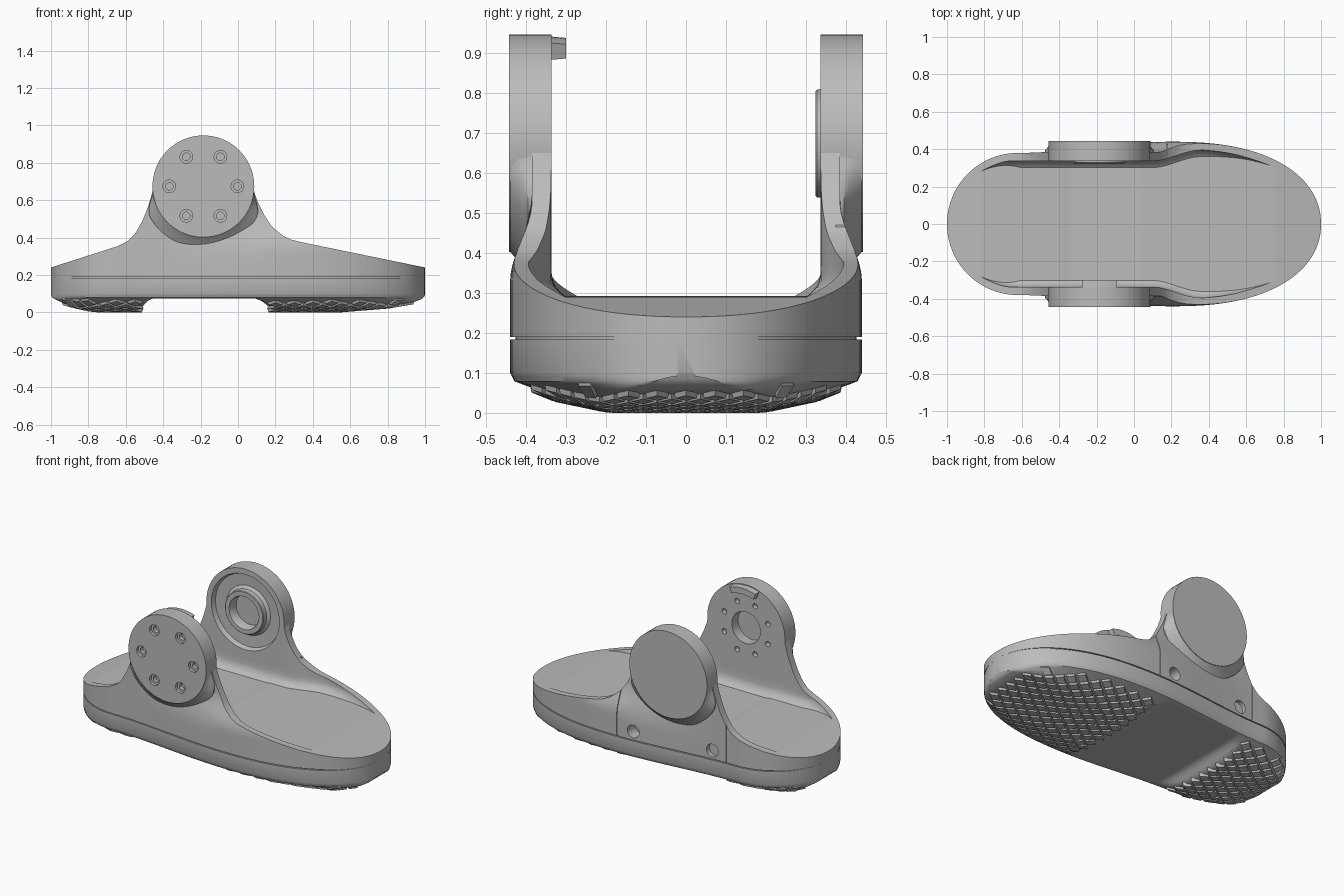
import bpy, bmesh, math

if "Cube" in bpy.data.objects:
    bpy.data.objects.remove(bpy.data.objects["Cube"])

grey = bpy.data.materials.new("plain grey")
grey.use_nodes = True
grey.diffuse_color = (0.5, 0.5, 0.5, 1)
grey.node_tree.nodes["Principled BSDF"].inputs["Base Color"].default_value = (0.5, 0.5, 0.5, 1)

HUB_X, HUB_Z, HUB_R = -0.185, 0.674, 0.272
IN_Y, OUT_Y = 0.337, 0.443


def interp(table, x):
    if x <= table[0][0]:
        return table[0][1]
    for (a, p), (b, q) in zip(table, table[1:]):
        if x <= b:
            return p + (q - p) * (x - a) / (b - a)
    return table[-1][1]


def smooth(t):
    t = min(1, max(0, t))
    return t * t * (3 - 2 * t)


def finish(bm, name):
    bmesh.ops.remove_doubles(bm, verts=bm.verts, dist=1e-5)
    bmesh.ops.recalc_face_normals(bm, faces=bm.faces)
    mesh = bpy.data.meshes.new(name)
    bm.to_mesh(mesh)
    bm.free()
    obj = bpy.data.objects.new(name, mesh)
    bpy.context.collection.objects.link(obj)
    mesh.materials.append(grey)
    return obj


def select(obj):
    bpy.ops.object.select_all(action='DESELECT')
    obj.select_set(True)
    bpy.context.view_layer.objects.active = obj


def shade(obj, angle=32):
    select(obj)
    bpy.ops.object.shade_smooth_by_angle(angle=math.radians(angle))


def loft(name, sections, closed=True, cyclic=False):
    """Skin a row of equal sections; ends are capped unless cyclic."""
    bm = bmesh.new()
    rows = [[bm.verts.new(p) for p in s] for s in sections]
    n = len(rows[0])
    pairs = list(zip(rows, rows[1:])) + ([(rows[-1], rows[0])] if cyclic else [])
    for a, b in pairs:
        for i in range(n if closed else n - 1):
            j = (i + 1) % n
            bm.faces.new((a[i], a[j], b[j], b[i]))
    if not cyclic:
        bm.faces.new(rows[0])
        bm.faces.new(rows[-1])
    return finish(bm, name)


def polar(r, ang, y):
    return (HUB_X + r * math.cos(ang), y, HUB_Z + r * math.sin(ang))


def lathe(name, profile, side, steps=72):
    return loft(name, [[polar(r, math.tau * i / steps, side * y) for r, y in profile]
                       for i in range(steps)], closed=False, cyclic=True)


def rod(name, x, z, r, y0, y1, steps=24):
    ring = [math.tau * i / steps for i in range(steps)]
    return loft(name, [[(x + r * math.cos(a), y, z + r * math.sin(a)) for a in ring]
                       for y in (y0, y1)])


def cut(obj, cutters):
    for c in cutters:
        c.hide_render = True
        mod = obj.modifiers.new("cut", 'BOOLEAN')
        mod.operation, mod.solver, mod.object = 'DIFFERENCE', 'EXACT', c
        select(obj)
        bpy.ops.object.modifier_apply(modifier=mod.name)
        bpy.data.objects.remove(c)


# Foot plan: round heel, gently widening middle, long rounded toe
def half_width(x):
    if x < -0.62:
        return math.sqrt(max(0, 0.38 ** 2 - (x + 0.62) ** 2))
    if x < 0.2:
        return 0.38 + 0.06 * smooth((x + 0.62) / 0.82)
    return 0.44 * max(0, 1 - ((x - 0.2) / 0.8) ** 2.4) ** 0.47


quarter = [0.04 + (math.pi / 2 - 0.04) * i / 28 for i in range(29)]
columns = [-0.62 - 0.38 * math.cos(t) for t in quarter]
columns += [-0.62 + 0.82 * i / 54 for i in range(1, 54)]
columns += [0.2 + 0.8 * math.cos(t) for t in reversed(quarter)]

RIM = [(-1, .24), (-.64, .355), (-.59, .38), (-.55, .42), (-.51, .49), (-.475, .58),
       (-.45, .675), (.08, .675), (.1, .6), (.14, .52), (.18, .46), (.23, .415),
       (.28, .39), (.34, .375), (1, .24)]
FLOOR = [(-.375, .292), (-.355, .286), (0, .287), (.015, .291)]


# Upper shell: side walls around a floor that runs out into the rim at both ends
def shell_section(x):
    w, rim = half_width(x), interp(RIM, x)
    floor = min(rim, interp(FLOOR, x))
    inner = w - 0.04
    inner += (min(inner, IN_Y) - inner) * (1 - smooth((x - 0.1) / 0.27))
    inner = max(inner, w * 0.6)
    half = []
    for u in (0, .2, .35, .5, .6, .7, .8, .9, 1):
        z = 0.19 + (rim - 0.19) * u
        half.append((w + (min(w, 0.385) - w) * smooth((z - 0.33) / 0.2), z))
    for u in (1, .8, .6, .4, .25, .15, .08, .03, 0):
        h = (rim - floor) * u
        fillet = 0.035 * min(1, (rim - floor) / 0.08)
        half.append((inner - fillet * max(0, 1 - h / 0.05) ** 2, floor + h))
    return [(x, y, z) for y, z in half] + [(x, -y, z) for y, z in reversed(half)]


shell = loft("upper_shell", [shell_section(x) for x in columns])
cutters = [rod("hub_cutter", HUB_X, HUB_Z, 0.268, -0.6, 0.6, 72)]
cutters += [rod("side_hole_cutter", x, 0.245, 0.04, 0.36, 0.6) for x in (0.065, -0.455)]
for x in (-0.55, 0.174):
    cutters.append(loft("seam_cutter", [[(x + dx, y, z) for y, z in
                   ((.374, .18), (.6, .18), (.6, .6), (.374, .6))] for dx in (0, .004)]))
cut(shell, cutters)
shade(shell)

# Sole: steep sides, crowned underside and a raised arch
CROWN = [(0, 0), (.45, 0), (.75, .028), (.93, .06), (.975, .075), (1, .1)]
ENDS = [(-1, .09), (-.985, .06), (-.93, .035), (-.8, .005), (-.75, 0), (.55, 0),
        (.8, .02), (.95, .045), (.985, .06), (1, .09)]
ARCH = [(-.57, 0), (-.52, .02), (-.48, .065), (-.45, .075), (.09, .075), (.13, .06),
        (.17, .025), (.23, 0)]
TREAD = 0.013


def tread_surface(x, f):
    return max(interp(CROWN, f), interp(ENDS, x))


def underside(x, f):
    return max(tread_surface(x, f) + TREAD * min(1, (1 - f) / 0.08), interp(ARCH, x))


def sole_section(x):
    w = half_width(x)
    half = [(w * .97, .2), (w * .97, .184), (w, .184)]
    half += [(w * f, underside(x, f)) for f in (1, .99, .975, .93, .85, .75, .6, .45, .2)]
    return [(x, y, z) for y, z in half] + [(x, -y, z) for y, z in reversed(half)]


shade(loft("sole", [sole_section(x) for x in columns]), 40)

# Tread: staggered diamond blocks on heel and toe
bm = bmesh.new()
PX, PY = 0.1, 0.072
for i in range(-20, 21):
    for j in range(-12, 13):
        x, y = i * PX / 2, j * PY / 2
        if (i + j) % 2 or abs(x) > 0.95 or interp(ARCH, x) > 0.02:
            continue
        if abs(y) > 0.9 * half_width(x):
            continue
        top, bottom = [], []
        for dx, dy in ((1, 0), (0, 1), (-1, 0), (0, -1)):
            for ring, scale, lift in ((top, .44, TREAD + .01), (bottom, .37, 0)):
                cx = x + dx * PX * scale
                w = max(half_width(cx), 0.02)
                cy = max(-.95 * w, min(.95 * w, y + dy * PY * scale))
                ring.append(bm.verts.new((cx, cy, tread_surface(cx, abs(cy) / w) + lift)))
        bm.faces.new(top)
        bm.faces.new(bottom)
        for k in range(4):
            m = (k + 1) % 4
            bm.faces.new((top[k], top[m], bottom[m], bottom[k]))
finish(bm, "tread_blocks")

# Front hub: six screw sockets outside, bore and bolt ring inside
front = lathe("front_hub", [(0, OUT_Y), (HUB_R, OUT_Y), (HUB_R, IN_Y), (.1, IN_Y),
                            (.1, .4), (0, .4)], -1)
cutters = []
for i in range(6):
    x, _, z = polar(0.182, math.tau * i / 6, 0)
    cutters.append(rod("socket_cutter", x, z, 0.034, -0.5, -0.425))
    cutters.append(rod("screw_cutter", x, z, 0.02, -0.5, -0.4))
for i in range(8):
    x, _, z = polar(0.165, math.tau * (i + 0.5) / 8, 0)
    cutters.append(rod("bolt_cutter", x, z, 0.017, -0.37, -0.3, 16))
cut(front, cutters)
shade(front)

# Back hub: plain outside, ring recess and raised bearing boss inside
shade(lathe("back_hub", [(0, OUT_Y), (HUB_R, OUT_Y), (HUB_R, IN_Y), (.238, IN_Y), (.228, .365),
                         (.155, .368), (.137, .355), (.135, .328), (.131, .324), (.104, .324),
                         (.1, .33), (.097, .385), (0, .385)], 1))

# Flared skirts blending the lower half of each hub into the walls
for side, name in ((-1, "front_skirt"), (1, "back_skirt")):
    sections = []
    for i in range(49):
        a = math.pi + math.pi * i / 48
        flare = 0.06 * smooth((-math.sin(a) - 0.08) / 0.45)
        prof = [(.24, .37), (.27 + flare, .37), (.27 + flare, .395), (.27 + flare * .7, .408),
                (.27 + flare * .3, .425), (.27, .441), (.24, .43)]
        sections.append([polar(r, a, side * y) for r, y in prof])
    shade(loft(name, sections), 40)

# Stop tab on the inner top edge of the front hub
sections = []
for i in range(13):
    a = math.radians(70 + 40 * i / 12)
    sections.append([polar(r, a, y) for r, y in
                     ((.222, -.345), (.268, -.345), (.264, -.3), (.226, -.3))])
shade(loft("stop_tab", sections))
